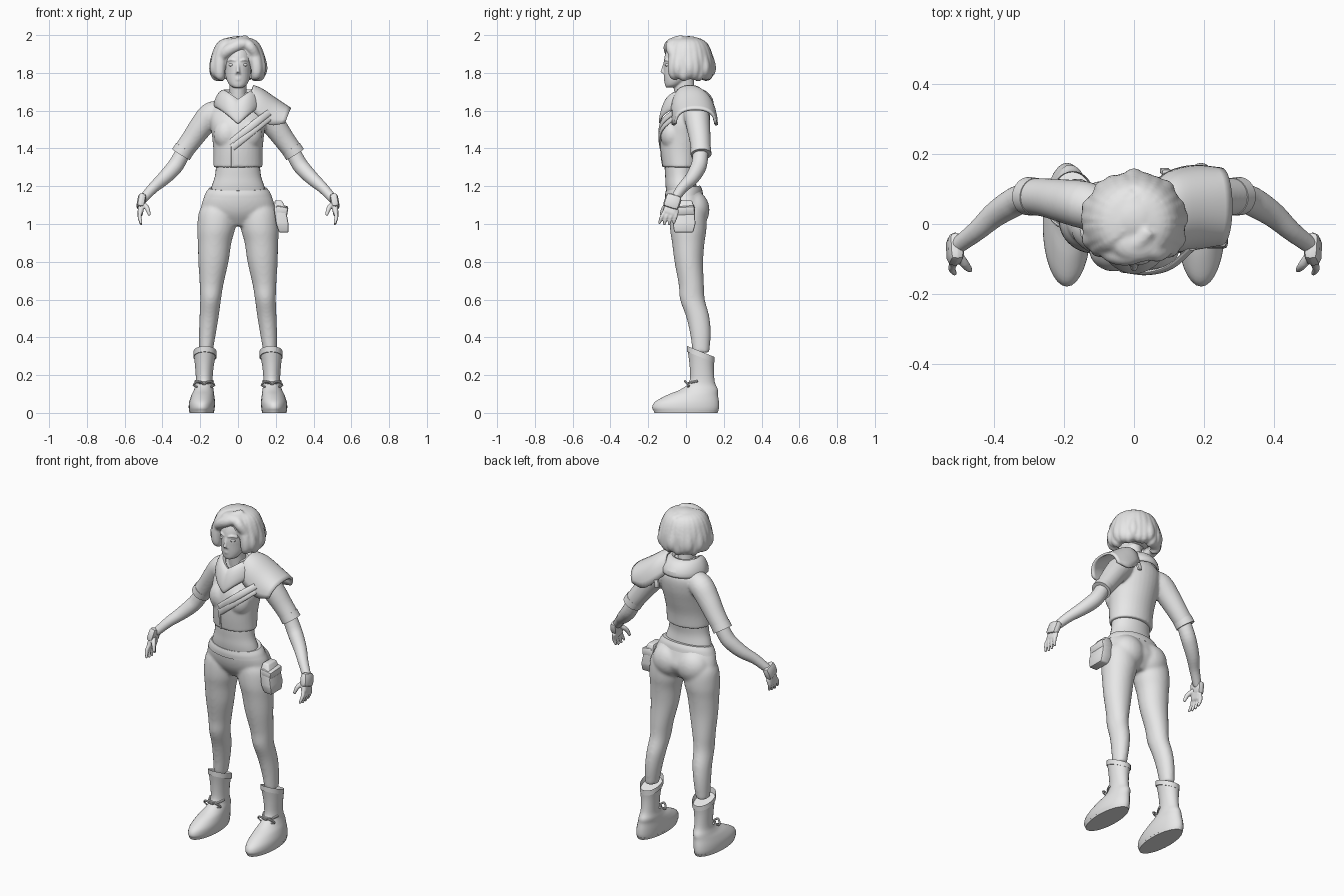
import bpy, bmesh
from math import sin, cos, pi, radians
from mathutils import Vector, Matrix, Euler

cube = bpy.data.objects.get("Cube")
if cube:
    bpy.data.objects.remove(cube)

grey = bpy.data.materials.new("plain_grey")
grey.use_nodes = True
grey.diffuse_color = (0.8, 0.8, 0.8, 1)
grey.node_tree.nodes["Principled BSDF"].inputs["Base Color"].default_value = grey.diffuse_color


def spline(rows, steps=4):
    """Catmull-Rom interpolation of rows with any number of columns."""
    p = [Vector(r) for r in rows]
    p = [p[0] * 2 - p[1]] + p + [p[-1] * 2 - p[-2]]
    out = []
    for a, b, c, d in zip(p, p[1:], p[2:], p[3:]):
        for i in range(steps):
            t = i / steps
            out.append((b * 2 + (c - a) * t + (a * 2 - b * 5 + c * 4 - d) * t * t
                        + (b * 3 - a - c * 3 + d) * t ** 3) / 2)
    return out + [p[-2]]


def skin(bm, rings, caps=True, closed=True):
    """Bridge rows of points into a surface."""
    rows = [[bm.verts.new(v) for v in ring] for ring in rings]
    n = len(rows[0])
    for a, b in zip(rows, rows[1:]):
        for i in range(n if closed else n - 1):
            j = (i + 1) % n
            bm.faces.new((a[i], a[j], b[j], b[i]))
    if caps:
        bm.faces.new(rows[0])
        bm.faces.new(rows[-1])


def loft(bm, rows, side=1, n=32):
    """Stack level ellipses given as x, y, z, x radius, y radius."""
    skin(bm, [[(side * (x + rx * cos(2 * pi * i / n)), y + ry * sin(2 * pi * i / n), z)
               for i in range(n)] for x, y, z, rx, ry in spline(rows)])


def tube(bm, rows, side=1, n=16, flat=1.0):
    """Sweep a round section along x, y, z, radius."""
    pts = spline(rows)
    rings = []
    for k, p in enumerate(pts):
        tangent = (pts[min(k + 1, len(pts) - 1)] - pts[max(k - 1, 0)]).to_3d().normalized()
        ref = Vector((0, 1, 0)) if abs(tangent.y) < 0.8 else Vector((1, 0, 0))
        u = tangent.cross(ref).normalized()
        v = tangent.cross(u)
        ring = [p.to_3d() + (u * cos(2 * pi * i / n) + v * sin(2 * pi * i / n) * flat) * max(p[3], 0.002)
                for i in range(n)]
        rings.append([(side * q.x, q.y, q.z) for q in ring])
    skin(bm, rings)


def ball(bm, centre, size):
    bmesh.ops.create_uvsphere(bm, u_segments=24, v_segments=14, radius=1,
                              matrix=Matrix.LocRotScale(Vector(centre), None, Vector(size)))


def block(bm, centre, size, turn=(0, 0, 0), bevel=0.01):
    rot = Euler([radians(a) for a in turn])
    made = bmesh.ops.create_cube(bm, size=1, matrix=Matrix.LocRotScale(Vector(centre), rot, Vector(size)))
    edges = list({e for v in made["verts"] for e in v.link_edges})
    bmesh.ops.bevel(bm, geom=edges, offset=bevel, segments=2, affect="EDGES", profile=0.5)


def finish(name, bm, voxel=0, smooth=0, thick=0):
    """Turn the bmesh into an object; voxel fuses the overlapping volumes."""
    bmesh.ops.recalc_face_normals(bm, faces=bm.faces)
    mesh = bpy.data.meshes.new(name)
    bm.to_mesh(mesh)
    bm.free()
    mesh.materials.append(grey)
    mesh.polygons.foreach_set("use_smooth", [True] * len(mesh.polygons))
    mesh.set_sharp_from_angle(angle=radians(40))
    obj = bpy.data.objects.new(name, mesh)
    bpy.context.collection.objects.link(obj)
    if thick:
        mod = obj.modifiers.new("thickness", "SOLIDIFY")
        mod.thickness, mod.offset = thick, 0
    if voxel:
        mod = obj.modifiers.new("fuse", "REMESH")
        mod.mode, mod.voxel_size, mod.use_smooth_shade = "VOXEL", voxel, True
    if smooth:
        mod = obj.modifiers.new("relax", "SMOOTH")
        mod.factor, mod.iterations = 0.5, smooth
    return obj


# Head, face and neck
bm = bmesh.new()
loft(bm, [(0, -.083, 1.722, .022, .022), (0, -.068, 1.735, .044, .043), (0, -.05, 1.765, .061, .065),
          (0, -.03, 1.81, .07, .088), (0, -.025, 1.85, .074, .093), (0, -.01, 1.9, .076, .1),
          (0, 0, 1.95, .06, .085), (0, 0, 1.975, .03, .04)])
loft(bm, [(0, .01, 1.6, .06, .06), (0, -.005, 1.68, .047, .055), (0, -.015, 1.78, .046, .055)])
tube(bm, [(0, -.112, 1.852, .008), (0, -.121, 1.82, .009), (0, -.126, 1.8, .011)])
for z, w in ((1.771, .019), (1.763, .016)):
    ball(bm, (0, -.109, z), (w, .009, .005))
for s in (-1, 1):
    ball(bm, (s * .009, -.115, 1.798), (.007, .008, .006))
    tube(bm, [(.014, -.114, 1.864, .005), (.036, -.108, 1.87, .005), (.058, -.089, 1.862, .004)], s)
finish("head", bm, .0045, 3)

bm = bmesh.new()
for s in (-1, 1):
    ball(bm, (s * .033, -.096, 1.842), (.017, .016, .009))
finish("eyes", bm)

# Bobbed hair: a cap with hanging locks and a swept fringe
bm = bmesh.new()
ball(bm, (0, .015, 1.89), (.122, .115, .105))
locks = 19
for k in range(locks):
    a = radians(54 + 252 * k / (locks - 1))
    wave = .006 * sin(k * 2.3)
    path = [(.03, 1.972, .02), (.08, 1.943, .034), (.11, 1.885, .033),
            (.123 + wave, 1.825, .031), (.116, 1.787 + wave, .026), (.09, 1.772 + wave, .01)]
    tube(bm, [(sin(a) * r, .004 - cos(a) * r * .97, z, w) for r, z, w in path], n=12)
fringe = [(.045, -.04, 1.968, .022), (.005, -.083, 1.948, .03), (-.055, -.085, 1.916, .03), (-.1, -.055, 1.865, .022)]
for lift in (0, .012):
    tube(bm, [(x, y + lift * 2, z + lift, r) for x, y, z, r in fringe])
tube(bm, [(.02, -.05, 1.968, .022), (.06, -.08, 1.943, .028), (.09, -.066, 1.895, .026), (.106, -.045, 1.83, .02)])
ball(bm, (.01, -.055, 1.952), (.075, .055, .036))
finish("hair", bm, .007, 2)

# Bare waist and arms
bm = bmesh.new()
loft(bm, [(0, -.01, 1.1, .16, .08), (0, -.025, 1.19, .142, .082), (0, -.03, 1.25, .123, .08),
          (0, -.028, 1.31, .116, .085), (0, -.02, 1.4, .11, .09)])
finish("midriff", bm)

forearm = [(.27, .08, 1.42, .04), (.32, .072, 1.325, .042), (.355, .055, 1.28, .041),
           (.4, .025, 1.235, .036), (.45, -.02, 1.19, .029), (.505, -.062, 1.13, .024)]
for s, side in ((1, "left"), (-1, "right")):
    bm = bmesh.new()
    tube(bm, forearm, s, 20)
    block(bm, (s * .513, -.078, 1.09), (.03, .072, .09), (-18, s * -8, 0), .012)
    for k in range(4):
        y = -.107 + .02 * k
        reach = .012 * sin(pi * (k + .6) / 4)
        tube(bm, [(.513, y, 1.075, .011), (.521, y - .02 + .004 * k, 1.04, .011),
                  (.512, y - .036 + .006 * k, 1.006 - reach, .007)], s, 10)
    tube(bm, [(.505, -.085, 1.11, .014), (.482, -.117, 1.085, .013), (.468, -.133, 1.045, .008)], s, 10)
    finish(side + "_arm", bm, .005, 2)
    bm = bmesh.new()
    block(bm, (s * .512, -.072, 1.118), (.044, .086, .08), (-18, s * -10, 0), .02)
    finish(side + "_wrist_guard", bm)

# Cropped jacket with short sleeves
sleeve = [(.09, .04, 1.595, .062), (.145, .055, 1.575, .068), (.196, .065, 1.515, .063),
          (.25, .075, 1.44, .056), (.302, .08, 1.37, .052)]
bm = bmesh.new()
loft(bm, [(0, -.026, 1.3, .13, .098), (0, -.026, 1.38, .13, .108), (0, -.016, 1.46, .137, .12),
          (0, .002, 1.54, .148, .122), (0, .028, 1.61, .14, .1), (0, .025, 1.66, .1, .08),
          (0, .01, 1.7, .06, .06)])
for s in (-1, 1):
    ball(bm, (s * .058, -.07, 1.475), (.072, .066, .085))
    tube(bm, sleeve, s, 24)
finish("jacket", bm, .007, 8)

bm = bmesh.new()
for s in (-1, 1):
    tube(bm, [(.281, .078, 1.401, .054), (.302, .08, 1.368, .055)], s, 28)
    block(bm, (s * .29, .062, 1.455), (.008, .034, .04), (0, s * -32, 0), .002)
finish("cuffs_and_patches", bm)

bm = bmesh.new()
tube(bm, [(-.03, -.121, 1.302, .007), (-.03, -.13, 1.36, .007), (-.03, -.134, 1.42, .007)], n=8, flat=.6)
finish("front_placket", bm)

# Diagonal strap made of two flat bands
bm = bmesh.new()
for dz in (0, .03):
    tube(bm, [(-.03, -.132, 1.405 + dz, .019), (.04, -.139, 1.462 + dz, .019),
              (.105, -.121, 1.515 + dz, .019), (.165, -.07, 1.56 + dz, .017)], n=12, flat=.4)
finish("chest_strap", bm)

# Scarf collar: pointed at the front, a slack hood at the back
bm = bmesh.new()
count = 48
rings = []
for t, rx, front, back, z in ((0, .062, .078, .055, 1.69), (.1, .075, .094, .075, 1.712), (.35, .1, .116, .11, 1.694),
                              (.7, .122, .134, .142, 1.648), (1, .122, .14, .14, 1.615)):
    ring = []
    for i in range(count):
        a = 2 * pi * i / count
        ahead = max(0, -sin(a))
        y = sin(a) * (front if sin(a) < 0 else back)
        drop = (.045 + .045 * t) * (1 - abs(cos(a))) * (ahead > 0)
        ring.append((rx * cos(a) * (1 - .2 * t * ahead), y, z - drop + .012 * t * max(0, sin(a))))
    rings.append(ring)
skin(bm, rings, caps=False)
collar = finish("scarf_collar", bm, thick=.014)
collar.modifiers.new("round", "SUBSURF").levels = 1

# Shoulder cape over the left arm, with tabs along the back edge
bm = bmesh.new()
rows = []
for x, y, z, half, drop in spline([(.08, .02, 1.73, .085, .1), (.13, .035, 1.708, .11, .13),
                                   (.2, .047, 1.66, .115, .135), (.278, .05, 1.608, .105, .075)]):
    rows.append([(x - .03 * abs(u / 8) ** 2, y + half * sin(u / 8 * pi / 2), z - drop * abs(u / 8) ** 2.2)
                 for u in range(-8, 9)])
skin(bm, rows, caps=False, closed=False)
finish("shoulder_cape", bm, thick=.014)

bm = bmesh.new()
for x in (.09, .14, .19):
    block(bm, (x, .15, 1.568), (.026, .016, .045), (8, 10, 0), .004)
finish("cape_tabs", bm)

# Trousers
bm = bmesh.new()
loft(bm, [(0, .012, .99, .08, .055), (0, .012, 1.04, .165, .09), (0, .01, 1.08, .194, .105),
          (0, -.002, 1.13, .186, .102), (0, -.012, 1.185, .158, .092)])
leg = [(.1, .01, 1.13, .06, .06), (.107, .012, 1.07, .098, .092), (.115, .012, .98, .101, .097),
       (.124, .012, .9, .089, .086), (.13, .015, .8, .08, .076), (.14, .028, .68, .063, .067),
       (.145, .034, .6, .055, .066), (.153, .062, .51, .051, .062), (.162, .076, .42, .045, .055),
       (.17, .08, .32, .036, .045)]
for s in (-1, 1):
    loft(bm, leg, s)
    ball(bm, (s * .08, .04, 1.075), (.1, .085, .1))
finish("trousers", bm, .008, 12)

bm = bmesh.new()
loft(bm, [(0, -.01, 1.145, .18, .1), (0, -.013, 1.17, .169, .098), (0, -.016, 1.192, .154, .091)])
for v in bm.verts:
    v.co.z += .15 * v.co.y
finish("waistband", bm)

# Hip pouch: a body that narrows upward, with a folded flap
bm = bmesh.new()
skin(bm, [[(.228 + w * cx + (1.04 - z) * .17, y + d * cy, z) for cx, cy in ((-1, -1), (1, -1), (1, 1), (-1, 1))]
          for z, y, w, d in ((.955, -.012, .026, .05), (1, -.01, .033, .06), (1.08, -.01, .031, .055),
                             (1.125, -.005, .02, .038))])
bmesh.ops.bevel(bm, geom=bm.edges[:], offset=.008, segments=2, affect="EDGES", profile=0.5)
block(bm, (.23, -.01, 1.072), (.068, .114, .05), (4, 10, 0), .012)
finish("hip_pouch", bm)

# Boots with slanted cuffs, soles and laces
for s, side in ((1, "left"), (-1, "right")):
    bm = bmesh.new()
    loft(bm, [(.192, 0, .008, .066, .17), (.192, -.002, .03, .069, .177), (.19, .006, .06, .068, .168),
              (.186, .035, .095, .06, .134), (.181, .07, .125, .051, .098), (.179, .085, .165, .044, .067),
              (.178, .083, .25, .049, .064), (.175, .078, .34, .061, .073)], s)
    for v in bm.verts:
        if v.co.z > .2:
            v.co.z -= (v.co.y - .04) * .4 * (v.co.z - .2) / .14
    top = max(bm.faces, key=lambda f: f.calc_center_median().z * (len(f.verts) > 4))
    bmesh.ops.inset_region(bm, faces=[top], thickness=.012)
    bmesh.ops.translate(bm, verts=top.verts, vec=(0, 0, -.03))
    finish(side + "_boot", bm)
    bm = bmesh.new()
    loft(bm, [(.192, 0, 0, .064, .167), (.192, 0, .014, .067, .173)], s)
    finish(side + "_sole", bm)
    bm = bmesh.new()
    for d in (-1, 1):
        tube(bm, [(.18, .01, .15, .005), (.18 + d * .03, -.005, .168, .006),
                  (.18 + d * .055, .015, .146, .005), (.18 + d * .035, .01, .138, .004)], s, 8)
    tube(bm, [(.133, .06, .168, .006), (.155, .02, .16, .006), (.205, .02, .16, .006), (.226, .06, .168, .006)], s, 8)
    finish(side + "_laces", bm)
